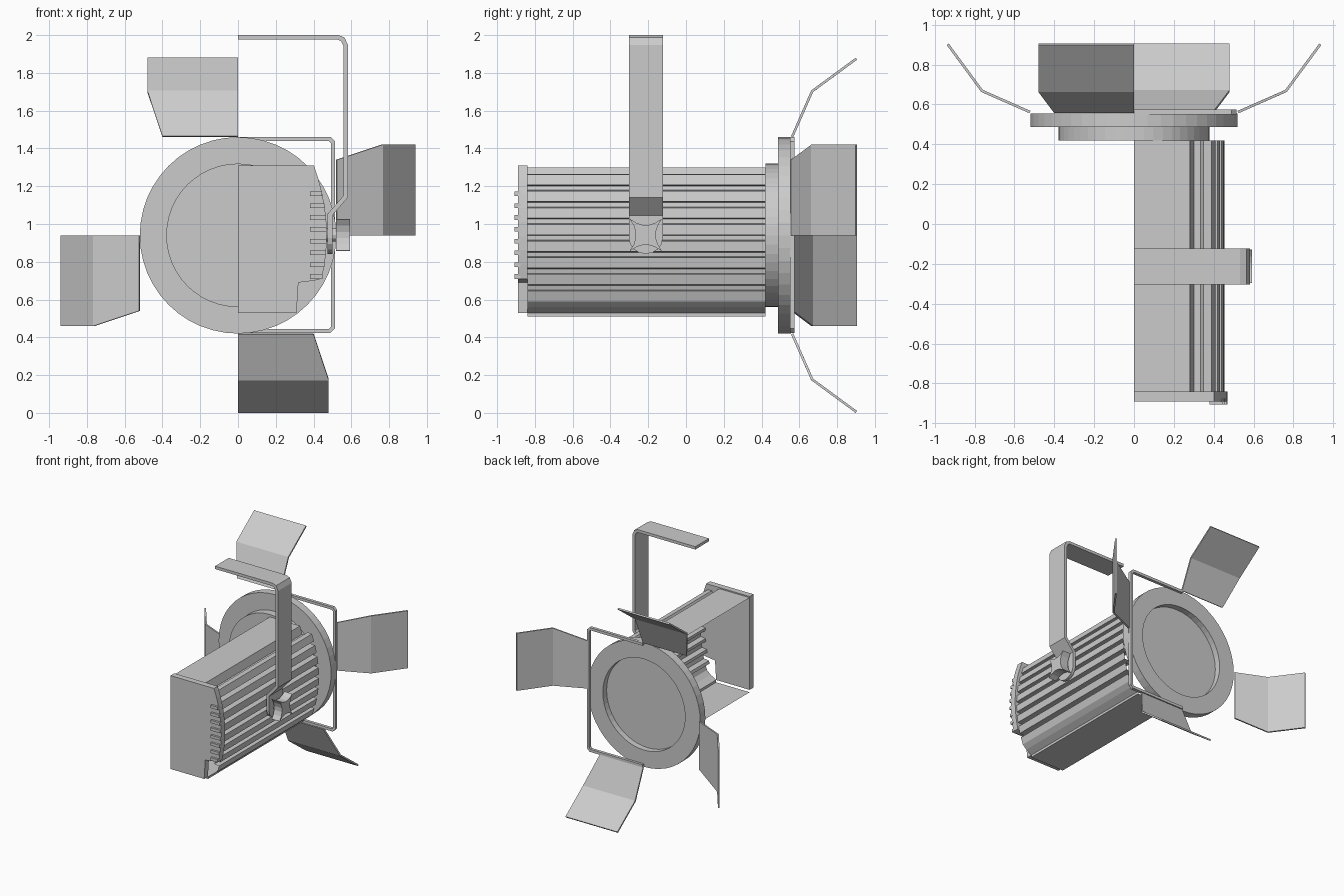
import bpy, bmesh, math
from mathutils import Vector, Matrix

if "Cube" in bpy.data.objects:
    bpy.data.objects.remove(bpy.data.objects["Cube"])

CZ = 0.94  # height of the optical axis


def finish(name, bm, thickness=0):
    bmesh.ops.remove_doubles(bm, verts=bm.verts, dist=1e-5)
    bmesh.ops.recalc_face_normals(bm, faces=bm.faces)
    me = bpy.data.meshes.new(name)
    bm.to_mesh(me)
    bm.free()
    ob = bpy.data.objects.new(name, me)
    bpy.context.collection.objects.link(ob)
    if thickness:
        m = ob.modifiers.new("thickness", 'SOLIDIFY')
        m.thickness = thickness
        m.offset = 0
        m.use_even_offset = True
    return ob


def ribbon(name, path, y0, y1, thickness=0):
    """Sheet following an (x, z) path, spanning y0..y1."""
    bm = bmesh.new()
    a = [bm.verts.new((x, y0, z)) for x, z in path]
    b = [bm.verts.new((x, y1, z)) for x, z in path]
    for i in range(len(path) - 1):
        bm.faces.new((a[i], a[i + 1], b[i + 1], b[i]))
    return finish(name, bm, thickness)


def slab(name, pts, offset):
    """Solid from a flat outline of 3D points pushed along offset."""
    bm = bmesh.new()
    f = bm.faces.new([bm.verts.new(p) for p in pts])
    r = bmesh.ops.extrude_face_region(bm, geom=[f], use_keep_orig=True)
    vs = [v for v in r['geom'] if isinstance(v, bmesh.types.BMVert)]
    bmesh.ops.translate(bm, vec=Vector(offset), verts=vs)
    return finish(name, bm)


# Lens ring with rear collar and recessed front glass
bm = bmesh.new()
prof = [(0, .42), (.38, .42), (.38, .487), (.52, .487), (.52, .555),
        (.38, .555), (.38, .505), (0, .505)]
vs = [bm.verts.new((r, y, CZ)) for r, y in prof]
es = [bm.edges.new(p) for p in zip(vs, vs[1:])]
bmesh.ops.spin(bm, geom=vs + es, cent=(0, 0, CZ), axis=(0, 1, 0),
               angle=2 * math.pi, steps=48)
finish("lens_ring", bm)


# Finned half housing, open along the centre plane
def edge_x(z):
    return 0.455 - 0.56 * (z - 0.92) ** 2


path = [(0, 1.30), (.28, 1.30), (.30, 1.235), (.335, 1.235), (.35, 1.265)]
for i in range(8):
    z = 1.262 - i * 0.088
    path += [(edge_x(z), z), (edge_x(z - .055), z - .055),
             (edge_x(z - .06) - .045, z - .06), (edge_x(z - .083) - .045, z - .083)]
path = path[:-2] + [(.36, .56), (.31, .53), (.31, .51), (0, .51)]
ribbon("finned_housing", path, -0.84, 0.42)


# Rear cap with curved side and lower notch
def cap_x(z):
    return 0.47 - 0.5 * (z - 0.94) ** 2


cap = [(0, .53), (.31, .53), (.32, .69), (.40, .70)]
cap += [(cap_x(.71 + i * .075), .71 + i * .075) for i in range(9)] + [(0, 1.31)]
slab("rear_cap", [(x, -.89, z) for x, z in cap], (0, .05, 0))

# Cooling teeth along the edge of the rear cap
for i in range(8):
    z = 0.722 + i * 0.0625
    x = cap_x(z)
    slab(f"cooling_tooth_{i + 1}",
         [(.38, -.907, z - .012), (x, -.907, z - .012),
          (x, -.907, z + .012), (.38, -.907, z + .012)], (0, .03, 0))

# Hanging bracket: bent strap and rounded pivot tab
ribbon("hanging_strap", [(0, 1.988), (.53, 1.988), (.555, 1.978), (.57, 1.945),
                         (.57, 1.145), (.487, 1.05)], -.303, -.123, .024)
tab = [(-.303, 1.055), (-.123, 1.055)]
for i in range(9):
    t = math.pi * i / 8
    tab.append((-.213 + .09 * math.cos(t), .925 - .083 * math.sin(t)))
slab("pivot_tab", [(.475, y, z) for y, z in tab], (.024, 0, 0))

# Locking knob: four points with concave sides, on a short shaft
knob = []
for k in range(4):
    for i in range(6):
        t = (i / 5 * 2 - 1) * 0.92
        v = Matrix.Rotation(k * math.pi / 2, 2) @ Vector((t * .09, .052 + .038 * t * t))
        knob.append(v)
knob.sort(key=lambda v: math.atan2(v.y, v.x))
slab("locking_knob", [(.52, -.213 + v.x, .942 + v.y) for v in knob], (.073, 0, 0))
shaft = [(.035 * math.cos(i * math.pi / 6), .035 * math.sin(i * math.pi / 6)) for i in range(12)]
slab("knob_shaft", [(.44, -.213 + a, .942 + b) for a, b in shaft], (.085, 0, 0))

# Accessory frame in front of the lens
ribbon("accessory_frame", [(0, 1.45), (.485, 1.45), (.503, 1.432), (.503, .452),
                           (.485, .434), (0, .434)], .55, .575, .022)

# Four folding barn doors, each turned a quarter around the lens axis
rows = [(.522, .562, .40), (.763, .668, .48), (.935, .902, .48)]  # reach, y, width
for name, k in (("right", 0), ("top", 1), ("left", 2), ("bottom", 3)):
    bm = bmesh.new()
    rot = Matrix.Translation((0, 0, CZ)) @ Matrix.Rotation(-k * math.pi / 2, 4, 'Y')
    pairs = [[bm.verts.new(rot @ Vector((r, y, w))) for w in (0, width)]
             for r, y, width in rows]
    for (a, b), (c, d) in zip(pairs, pairs[1:]):
        bm.faces.new((a, b, d, c))
    finish(f"barn_door_{name}", bm, .013)
